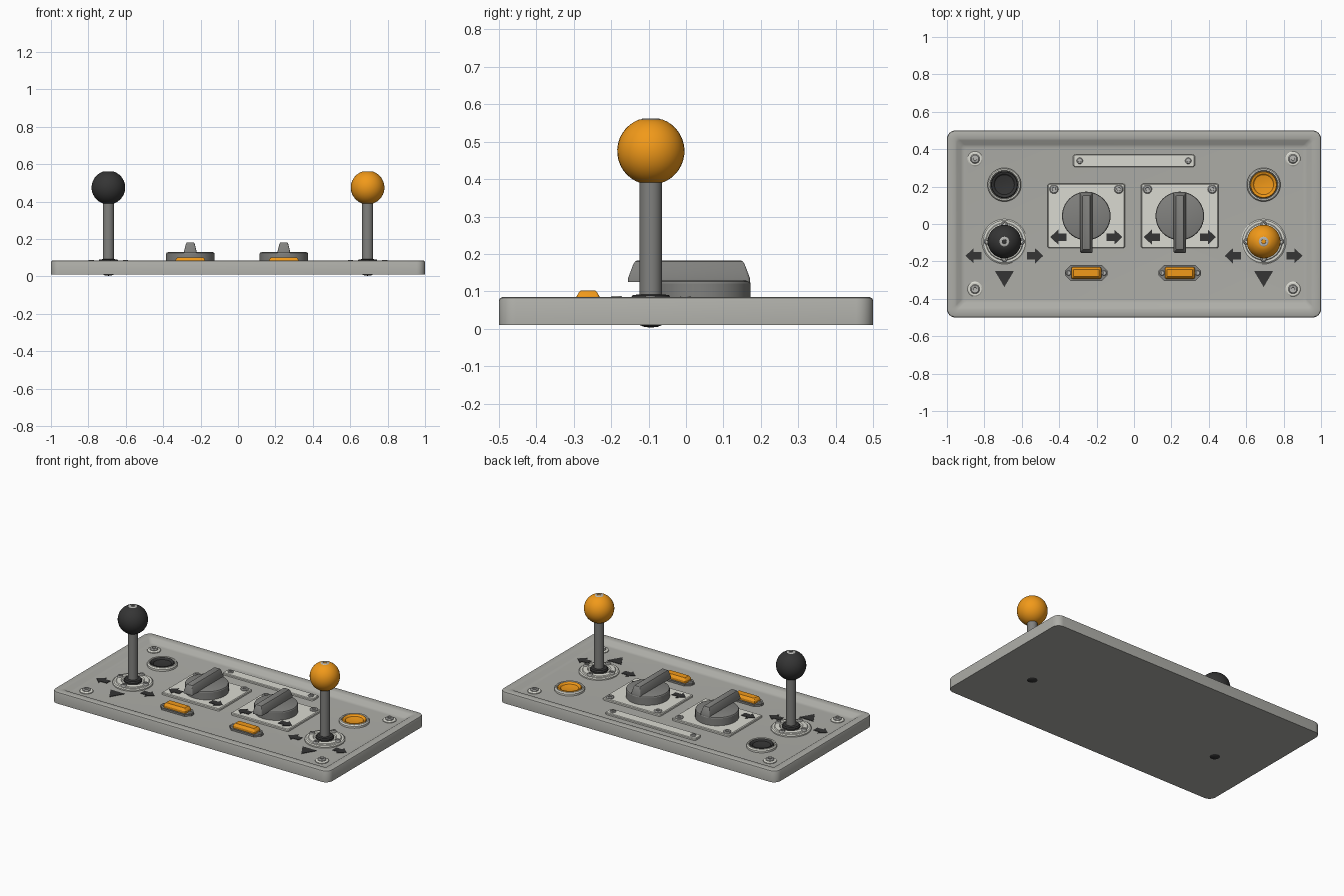
import bpy, bmesh
from math import sin, cos, pi, radians

if "Cube" in bpy.data.objects:
    bpy.data.objects.remove(bpy.data.objects["Cube"])


def material(name, rgb):
    m = bpy.data.materials.new(name)
    m.diffuse_color = (*rgb, 1)
    m.use_nodes = True
    m.node_tree.nodes["Principled BSDF"].inputs["Base Color"].default_value = m.diffuse_color
    return m


PANEL = material("panel_grey", (0.42, 0.42, 0.39))
LIGHT = material("light_metal", (0.70, 0.70, 0.64))
STEEL = material("steel", (0.48, 0.48, 0.46))
GREY = material("mid_grey", (0.22, 0.22, 0.21))
BLACK = material("black", (0.035, 0.035, 0.035))
ORANGE = material("orange", (0.88, 0.32, 0.01))


def finish(name, bm, loc, mat):
    bmesh.ops.recalc_face_normals(bm, faces=bm.faces)
    me = bpy.data.meshes.new(name)
    bm.to_mesh(me)
    bm.free()
    ob = bpy.data.objects.new(name, me)
    ob.location = loc
    me.materials.append(mat)
    bpy.context.collection.objects.link(ob)
    return ob


def bridge(bm, a, b):
    n = len(a)
    for i in range(n):
        j = (i + 1) % n
        bm.faces.new((a[i], a[j], b[j], b[i]))


def skin(name, rings, loc, mat):
    """Skin a stack of equal-length point loops, capping both ends."""
    bm = bmesh.new()
    loops = [[bm.verts.new(p) for p in ring] for ring in rings]
    for a, b in zip(loops, loops[1:]):
        bridge(bm, a, b)
    bm.faces.new(loops[0])
    bm.faces.new(loops[-1])
    return finish(name, bm, loc, mat)


def slab(name, w, d, r, steps, loc, mat, seg=5):
    """Rounded rectangle lofted through (inset x, inset y, z) steps."""
    rings = []
    for ix, iy, z in steps:
        rr = max(r - min(ix, iy), r * 0.4)
        ring = []
        for k, (sx, sy) in enumerate(((1, 1), (-1, 1), (-1, -1), (1, -1))):
            for s in range(seg + 1):
                a = (k + s / seg) * pi / 2
                ring.append((sx * (w / 2 - ix - rr) + rr * cos(a),
                             sy * (d / 2 - iy - rr) + rr * sin(a), z))
        rings.append(ring)
    return skin(name, rings, loc, mat)


def lathe(name, profile, loc, mat, n=32):
    """Spin an (r, z) profile round the vertical axis."""
    rings = [[(max(r, 0.0005) * cos(2 * pi * i / n), max(r, 0.0005) * sin(2 * pi * i / n), z)
              for i in range(n)] for r, z in profile]
    return skin(name, rings, loc, mat)


def prism(name, pts, z0, z1, loc, mat):
    return skin(name, [[(x, y, z) for x, y in pts] for z in (z0, z1)], loc, mat)


def screw(name, x, y, z, r, h):
    lathe(name, [(r, 0), (r, h * .5), (r * .8, h), (r * .45, h), (r * .4, h * .4), (0, h * .4)],
          (x, y, z), STEEL, 16)


def arrow(name, x, y, z, s):
    pts = [(.043, 0), (0, .04), (0, .02), (-.043, .02), (-.043, -.02), (0, -.02), (0, -.04)]
    prism(name, [(s * px, py) for px, py in pts], 0, .003, (x, y, z), BLACK)


FLOOR = 0.06

# Panel with raised rim and recessed floor
slab("panel", 2, 1, .045,
     [(i, i, z) for i, z in ((0, .01), (0, .076), (.003, .082), (.01, .085), (.043, .085),
                             (.053, .081), (.075, .065), (.085, .061), (.095, FLOOR))],
     (0, 0, 0), PANEL, 6)

# Corner screws with washers
for x in (-.85, .85):
    for y in (-.348, .348):
        lathe("corner_washer", [(.04, 0), (.04, .005), (.034, .009), (0, .009)], (x, y, FLOOR), LIGHT)
        screw("corner_screw", x, y, FLOOR + .008, .025, .012)

# Blank label bar
slab("label_bar", .652, .068, .015, [(0, 0, 0), (0, 0, .009), (.004, .004, .013)],
     (0, .338, FLOOR), LIGHT)
for x in (-.29, .29):
    screw("label_bar_screw", x, .338, FLOOR + .012, .017, .009)

# Joysticks and push buttons, one set on each side
for side, s, colour in (("left", -1, BLACK), ("right", 1, ORANGE)):
    x, y = s * .693, -.094
    lathe(side + "_stick_flange", [(.12, 0), (.12, .008), (.113, .013), (.1, .013), (.096, .018),
                                   (.07, .02), (.064, .014), (.05, .012)], (x, y, FLOOR), LIGHT, 40)
    for dx, dy in ((1, 0), (-1, 0), (0, 1), (0, -1)):
        screw(side + "_flange_screw", x + dx * .092, y + dy * .092, FLOOR + .012, .017, .015)
    lathe(side + "_stick_pivot", [(0, .003), (.018, .005), (.033, .011), (.048, .027), (.055, .055),
                                  (.054, .082), (.048, .09), (.03, .092)], (x, y, 0), BLACK)
    lathe(side + "_stick_shaft", [(.03, .06), (.03, .42)], (x, y, 0), GREY, 24)
    ball = [(.09 * sin(a), .475 - .09 * cos(a))
            for a in (radians(8 + 152 * i / 16) for i in range(17))]
    lathe(side + "_stick_ball", ball, (x, y, 0), colour)
    screw(side + "_ball_screw", x, y, .555, .028, .007)
    for d in (-1, 1):
        arrow(side + "_stick_arrow", x + d * .165, -.17, FLOOR, d)
    prism(side + "_stick_triangle", [(-.051, .043), (.051, .043), (0, -.043)], 0, .003,
          (x, -.294, FLOOR), BLACK)
    # Concave button in a bezel ring
    lathe(side + "_button_bezel", [(.09, 0), (.09, .012), (.084, .02), (.077, .02), (.074, .014), (.074, 0)],
          (x, .21, FLOOR), LIGHT, 40)
    lathe(side + "_button", [(.072, 0), (.072, .016), (.068, .02), (.06, .018), (.053, .011),
                             (.03, .007), (0, .006)], (x, .21, FLOOR), colour, 40)

# Rotary switches and indicator lamps
for side, x in (("left", -.255), ("right", .245)):
    y = .043
    slab(side + "_dial_plate", .415, .345, .012, [(0, 0, 0), (0, 0, .01), (.005, .005, .014)],
         (x, y, FLOOR), LIGHT)
    top = FLOOR + .014
    for dx in (-.173, .173):
        screw(side + "_dial_plate_screw", x + dx, .186, top, .024, .01)
    for d in (-1, 1):
        arrow(side + "_dial_arrow", x + d * .15, -.07, top, d)
    lathe(side + "_dial", [(.13, 0), (.13, .05), (.127, .055), (.12, .058), (0, .058)],
          (x, y, top - .003), GREY, 40)
    slab(side + "_dial_handle", .066, .326, .008,
         [(0, 0, .125), (0, 0, .135), (.009, .014, .172), (.013, .019, .18), (.017, .023, .182)],
         (x, .008, 0), GREY, 3)
    # Lamp base with tapered screw ears
    hexa = [(.113, .012), (.082, .043), (-.082, .043), (-.113, .012),
            (-.113, -.012), (-.082, -.043), (.082, -.043), (.113, -.012)]
    prism(side + "_lamp_base", hexa, 0, .012, (x, -.262, FLOOR), GREY)
    for dx in (-.095, .095):
        screw(side + "_lamp_screw", x + dx, -.262, FLOOR + .011, .014, .008)
    slab(side + "_lamp", .16, .062, .008,
         [(0, 0, 0), (0, 0, .026), (.006, .006, .036), (.012, .011, .042)],
         (x, -.262, FLOOR), ORANGE, 3)

# Smooth shading with sharp edges kept
bpy.ops.object.select_all(action='SELECT')
bpy.context.view_layer.objects.active = bpy.context.selected_objects[0]
bpy.ops.object.shade_smooth_by_angle(angle=radians(30))
